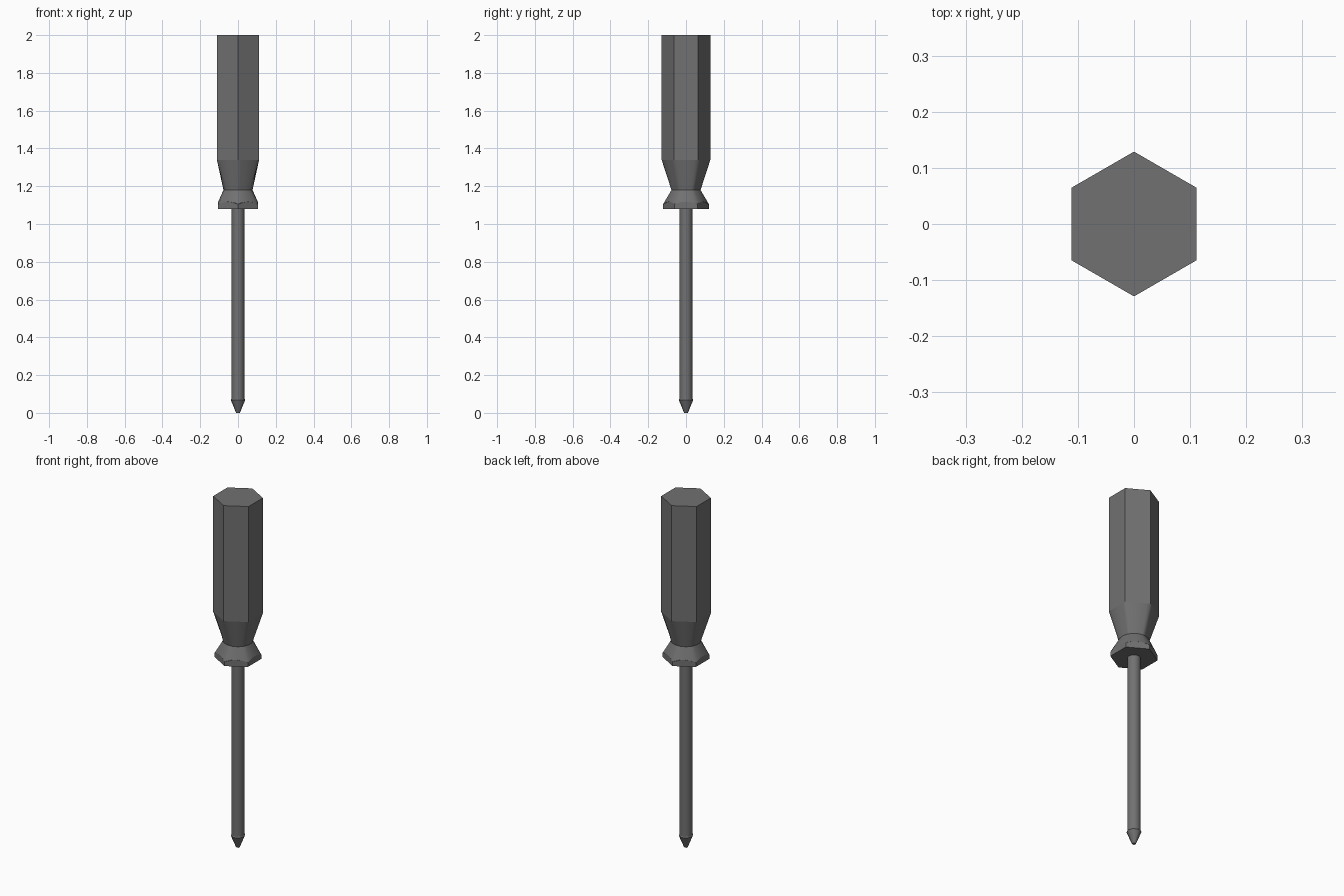
import bpy, bmesh, math

if "Cube" in bpy.data.objects:
    bpy.data.objects.remove(bpy.data.objects["Cube"])

N = 48
dark = bpy.data.materials.new("dark_grey")
dark.diffuse_color = (0.165, 0.165, 0.165, 1)
dark.use_nodes = True
dark.node_tree.nodes["Principled BSDF"].inputs["Base Color"].default_value = dark.diffuse_color


def circle(r):
    return lambda a: r


def hexagon(r):
    # corners on the y axis, flats on the x axis
    def f(a):
        d = (a - math.pi / 2) % (math.pi / 3) - math.pi / 6
        return r * math.cos(math.pi / 6) / math.cos(d)
    return f


def loft(name, sections, n=N, rounded=True):
    """Skin (height, radius function) sections, cap the ends; rounded smooths around the axis."""
    bm = bmesh.new()
    rings = []
    for z, f in sections:
        h = z if callable(z) else circle(z)
        angles = [math.pi / 2 + 2 * math.pi * i / n for i in range(n)]
        rings.append([bm.verts.new((f(a) * math.cos(a), f(a) * math.sin(a), h(a))) for a in angles])
    for lo, hi in zip(rings, rings[1:]):
        for i in range(n):
            j = (i + 1) % n
            bm.faces.new((lo[i], lo[j], hi[j], hi[i])).smooth = rounded
    bm.faces.new(rings[0][::-1])
    bm.faces.new(rings[-1])
    # keep the edges that run around the axis crisp
    for ring in rings:
        for i in range(n):
            bm.edges.get((ring[i], ring[(i + 1) % n])).smooth = False
    me = bpy.data.meshes.new(name)
    bm.to_mesh(me)
    bm.free()
    me.materials.append(dark)
    ob = bpy.data.objects.new(name, me)
    bpy.context.collection.objects.link(ob)
    return ob


# hexagonal grip
loft("grip", [(1.34, hexagon(0.129)), (2.0, hexagon(0.129))], 6, False)

# neck blending the round waist into the hexagonal grip
loft("neck", [(1.18, circle(0.077)), (1.34, hexagon(0.129))])

# flared collar: conical shoulder meeting a hexagonal nut-like base
rim = hexagon(0.121)
rim_height = lambda a: 1.105 + 0.8 * (0.121 - rim(a))
loft("collar_shoulder", [(rim_height, rim), (1.18, circle(0.077))])
loft("collar_base", [(1.08, rim), (1.105, rim)], 6, False)
loft("collar_rim", [(1.10, rim), (rim_height, rim)])

# round shaft
loft("shaft", [(0.07, circle(0.034)), (1.09, circle(0.034))], 24)

# flared, tapered tip
loft("tip", [(0.0, circle(0.010)), (0.068, circle(0.038)), (0.078, circle(0.034))], 8)
